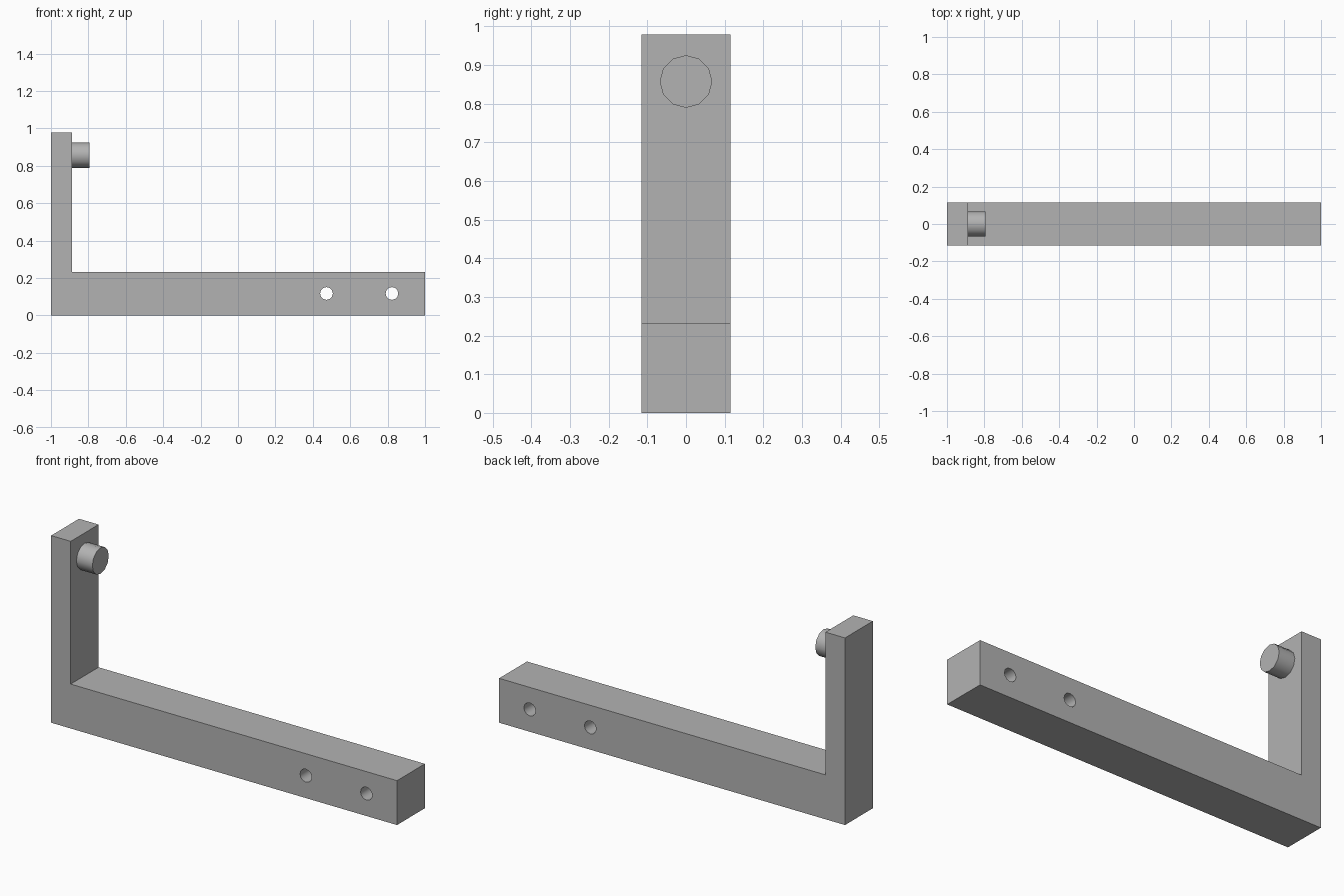
import bpy
import bmesh
from math import pi, radians

cube = bpy.data.objects.get("Cube")
if cube:
    bpy.data.objects.remove(cube, do_unlink=True)

HALF_DEPTH = 0.115
POST_X = -0.887

# Single grey finish
grey = bpy.data.materials.new("plain grey")
grey.use_nodes = True
colour = (0.45, 0.45, 0.45, 1)
grey.diffuse_color = colour
grey.node_tree.nodes["Principled BSDF"].inputs["Base Color"].default_value = colour


def activate(obj):
    bpy.ops.object.select_all(action="DESELECT")
    obj.select_set(True)
    bpy.context.view_layer.objects.active = obj


def cylinder(name, radius, length, location, rotation):
    bpy.ops.mesh.primitive_cylinder_add(
        vertices=12, radius=radius, depth=length, location=location, rotation=rotation)
    obj = bpy.context.object
    obj.name = name
    obj.data.materials.append(grey)
    return obj


# L-shaped bracket: profile extruded through its depth
profile = [(-1, 0), (1, 0), (1, 0.232), (POST_X, 0.232), (POST_X, 0.978), (-1, 0.978)]
bm = bmesh.new()
face = bm.faces.new([bm.verts.new((x, -HALF_DEPTH, z)) for x, z in profile])
extruded = bmesh.ops.extrude_face_region(bm, geom=[face])["geom"]
bmesh.ops.translate(bm, vec=(0, 2 * HALF_DEPTH, 0),
                    verts=[v for v in extruded if isinstance(v, bmesh.types.BMVert)])
bmesh.ops.recalc_face_normals(bm, faces=bm.faces)
mesh = bpy.data.meshes.new("bracket")
bm.to_mesh(mesh)
bm.free()
mesh.materials.append(grey)
bracket = bpy.data.objects.new("bracket", mesh)
bpy.context.collection.objects.link(bracket)

# Two bolt holes through the long arm
for x in (0.473, 0.823):
    cutter = cylinder("hole_cutter", 0.034, 0.5, (x, 0, 0.117), (pi / 2, 0, 0))
    cutter.hide_render = True
    activate(bracket)
    cut = bracket.modifiers.new("bolt_hole", "BOOLEAN")
    cut.operation = "DIFFERENCE"
    cut.solver = "EXACT"
    cut.object = cutter
    bpy.ops.object.modifier_apply(modifier=cut.name)
    bpy.data.objects.remove(cutter, do_unlink=True)

# Round peg on the inner face of the post
peg_end = -0.795
peg = cylinder("peg", 0.068, peg_end - POST_X,
               ((POST_X + peg_end) / 2, 0, 0.857), (0, pi / 2, 0))

# Smooth the round walls, keep the flat edges crisp
for obj in (bracket, peg):
    activate(obj)
    bpy.ops.object.shade_smooth_by_angle(angle=radians(40))
